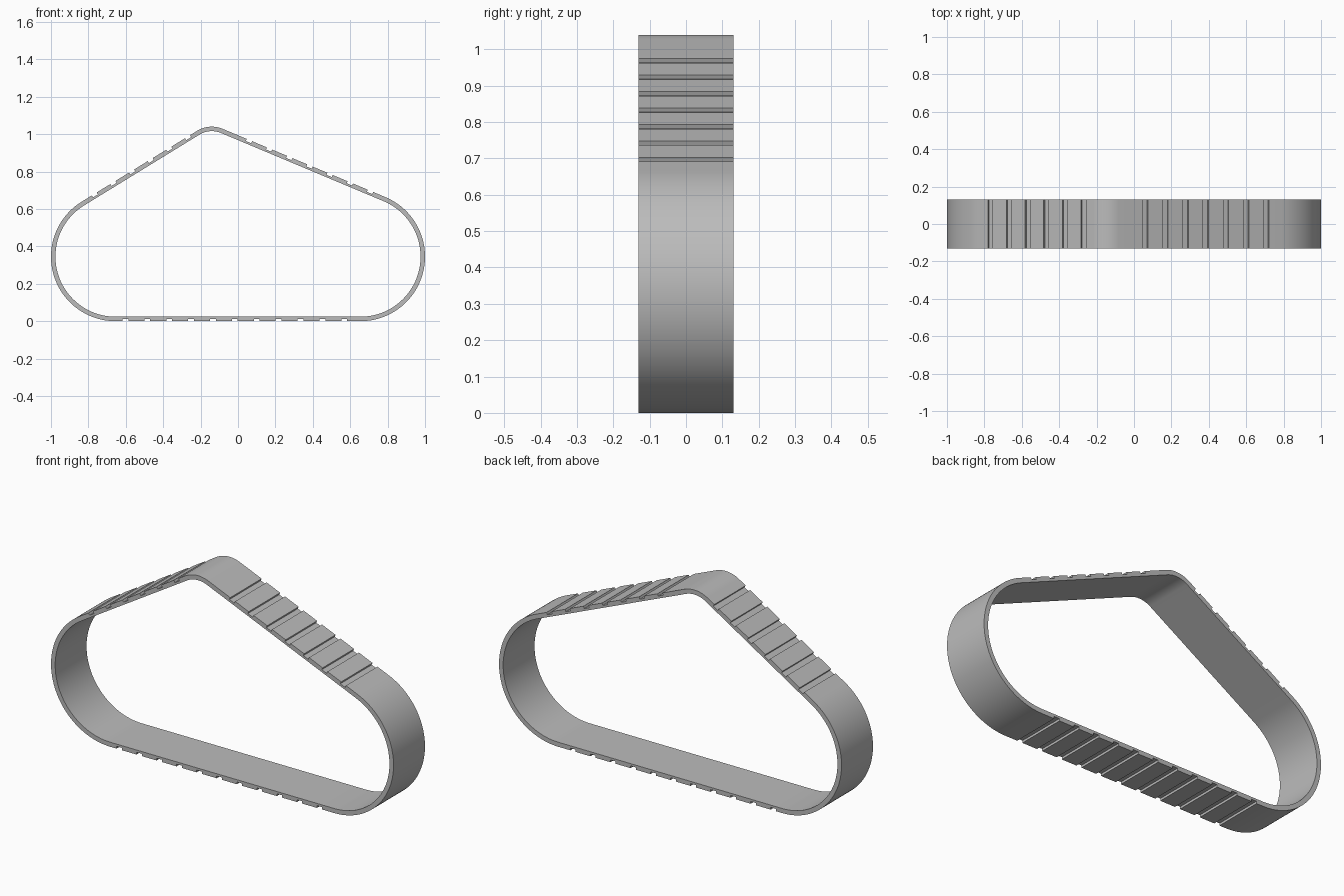
import bpy
import bmesh
from math import acos, atan2, cos, sin, pi, tau
from mathutils import Vector

if "Cube" in bpy.data.objects:
    bpy.data.objects.remove(bpy.data.objects["Cube"])

THICKNESS = 0.024
GROOVE_DEPTH = 0.012
GROOVE_WIDTH = 0.031
PITCH = 0.117
HALF_WIDTH = 0.131
ARC_STEP = pi / 60

# Wheels the belt wraps around, counter-clockwise: centre (x, z), outer radius,
# then the x of the first groove and the groove count on the run that follows
wheels = [
    (Vector((-0.14, 0.89)), 0.15, -0.27, 6),
    (Vector((-0.655, 0.345)), 0.345, -0.602, 11),
    (Vector((0.655, 0.345)), 0.345, 0.708, 7),
]


def direction(angle):
    return Vector((cos(angle), sin(angle)))


def tangent_angle(a, b):
    """Angle of the outward normal of the straight run from wheel a to wheel b."""
    d = b[0] - a[0]
    return atan2(d.y, d.x) - acos((a[1] - b[1]) / d.length)


# Stations around the belt: outer point, normal, and whether a groove starts here
stations = []
count = len(wheels)
normals = [tangent_angle(wheels[i], wheels[(i + 1) % count]) for i in range(count)]
for i, (centre, radius, first_x, grooves) in enumerate(wheels):
    # Rounded part on the wheel
    start = normals[i - 1]
    sweep = (normals[i] - start) % tau
    steps = max(2, round(sweep / ARC_STEP))
    for k in range(steps + 1):
        n = direction(start + sweep * k / steps)
        stations.append((centre + n * radius, n, False))
    # Grooved straight run to the next wheel
    n = direction(normals[i])
    along = Vector((-n.y, n.x))
    p = centre + n * radius
    offset = (first_x - p.x) / along.x
    for k in range(grooves):
        middle = p + along * (offset + k * PITCH)
        stations.append((middle - along * GROOVE_WIDTH / 2, n, True))
        stations.append((middle + along * GROOVE_WIDTH / 2, n, False))

# Cross-section faces: an inner band, plus raised pads between the grooves
bm = bmesh.new()
rings = []
for depth in (THICKNESS, GROOVE_DEPTH, 0):
    ring = []
    for point, n, _ in stations:
        q = point - n * depth
        ring.append(bm.verts.new((q.x, -HALF_WIDTH, q.y)))
    rings.append(ring)
inner, middle, outer = rings
for i, (_, _, groove) in enumerate(stations):
    j = (i + 1) % len(stations)
    bm.faces.new((inner[i], inner[j], middle[j], middle[i]))
    if not groove:
        bm.faces.new((middle[i], middle[j], outer[j], outer[i]))

# Extrude the section across the belt width
result = bmesh.ops.extrude_face_region(bm, geom=bm.faces[:])
moved = [v for v in result["geom"] if isinstance(v, bmesh.types.BMVert)]
bmesh.ops.translate(bm, verts=moved, vec=(0, 2 * HALF_WIDTH, 0))
bmesh.ops.recalc_face_normals(bm, faces=bm.faces[:])

mesh = bpy.data.meshes.new("track_belt")
bm.to_mesh(mesh)
bm.free()
belt = bpy.data.objects.new("track_belt", mesh)
bpy.context.collection.objects.link(belt)

# Plain grey
grey = bpy.data.materials.new("belt_grey")
grey.use_nodes = True
colour = (0.5, 0.5, 0.5, 1)
grey.diffuse_color = colour
grey.node_tree.nodes["Principled BSDF"].inputs["Base Color"].default_value = colour
mesh.materials.append(grey)

# Smooth bends, crisp rims and grooves
bpy.ops.object.select_all(action="DESELECT")
belt.select_set(True)
bpy.context.view_layer.objects.active = belt
bpy.ops.object.shade_smooth_by_angle(angle=pi / 6)
